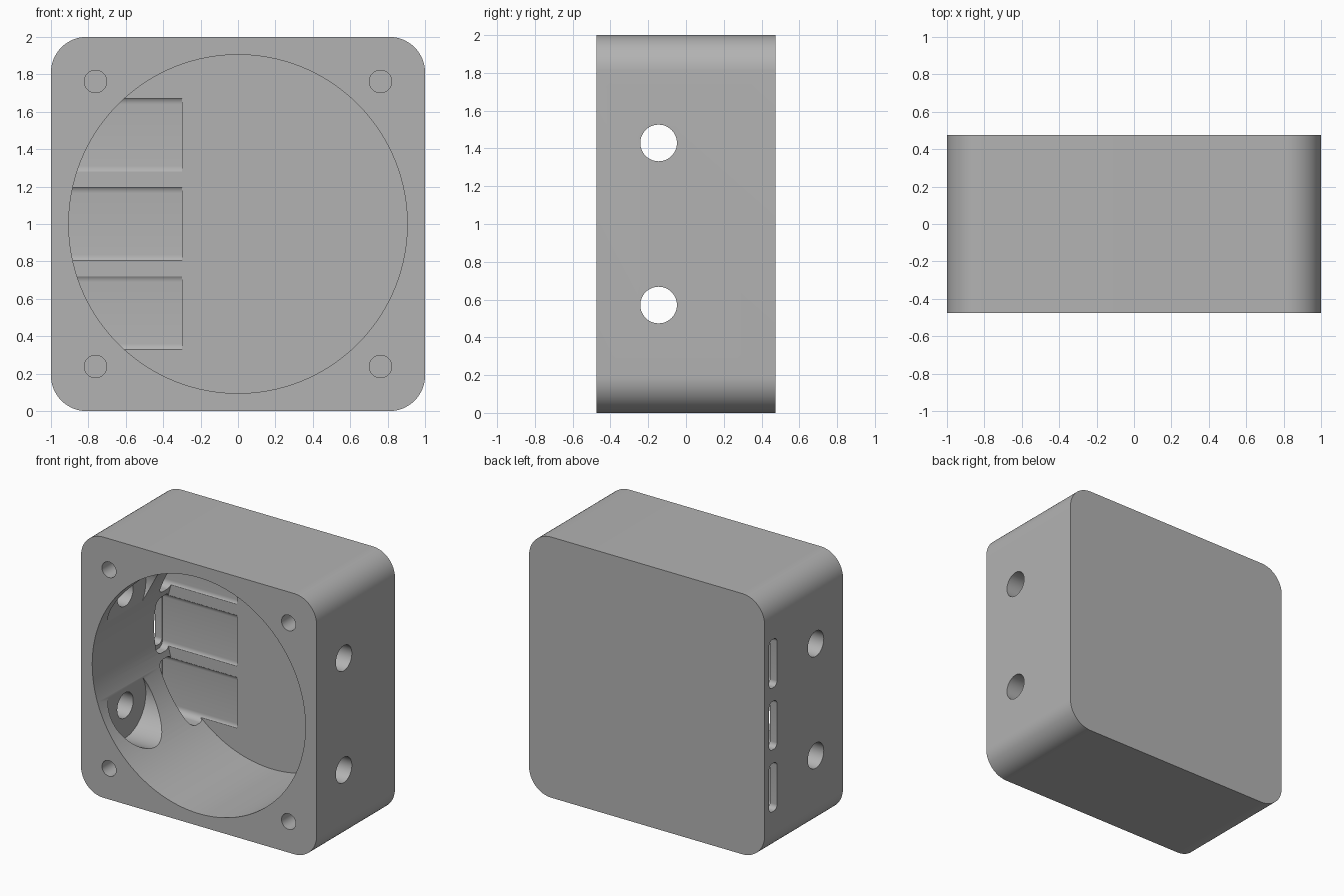
import bpy
import bmesh
from math import pi
from mathutils import Matrix, Vector

default = bpy.data.objects.get("Cube")
if default:
    bpy.data.objects.remove(default)

plastic = bpy.data.materials.new("light grey plastic")
plastic.use_nodes = True
grey = (0.45, 0.45, 0.45, 1)
plastic.diffuse_color = grey
plastic.node_tree.nodes["Principled BSDF"].inputs["Base Color"].default_value = grey


def add_object(name, bm):
    mesh = bpy.data.meshes.new(name)
    bmesh.ops.recalc_face_normals(bm, faces=bm.faces)
    bm.to_mesh(mesh)
    bm.free()
    mesh.materials.append(plastic)
    obj = bpy.data.objects.new(name, mesh)
    bpy.context.collection.objects.link(obj)
    return obj


def rounded_box(name, low, high, radius, axis, segments):
    """Box between two corners, with the edges along one axis rounded."""
    low, high = Vector(low), Vector(high)
    bm = bmesh.new()
    bmesh.ops.create_cube(bm, size=1, matrix=Matrix.Translation((low + high) / 2)
                          @ Matrix.Diagonal((*(high - low), 1)))
    edges = [e for e in bm.edges
             if abs((e.verts[0].co - e.verts[1].co)[axis]) > 0.001]
    bmesh.ops.bevel(bm, geom=edges, offset=radius, segments=segments,
                    profile=0.5, affect="EDGES")
    return add_object(name, bm)


def cylinder(name, start, end, radius, segments=48):
    start, end = Vector(start), Vector(end)
    span = end - start
    bm = bmesh.new()
    bmesh.ops.create_cone(
        bm, cap_ends=True, segments=segments, radius1=radius, radius2=radius,
        depth=span.length, matrix=Matrix.Translation((start + end) / 2)
        @ span.to_track_quat("Z", "Y").to_matrix().to_4x4())
    return add_object(name, bm)


def carve(target, cutter):
    """Subtract the cutter from the target and discard it."""
    cutter.hide_render = True
    mod = target.modifiers.new("carve", "BOOLEAN")
    mod.operation = "DIFFERENCE"
    mod.solver = "EXACT"
    mod.object = cutter
    bpy.context.view_layer.objects.active = target
    bpy.ops.object.modifier_apply(modifier=mod.name)
    bpy.data.objects.remove(cutter)


front, back, floor = -0.475, 0.475, 0.418

# Housing block with rounded corners
housing = rounded_box("housing", (-1, front, 0), (1, back, 2), 0.19, 1, 16)

# Round main cavity, open at the front
carve(housing, cylinder("cavity", (0, -0.6, 1), (0, floor, 1), 0.905, 160))

# Blind screw holes in the front corners
for x in (-0.762, 0.762):
    for z in (0.238, 1.762):
        carve(housing, cylinder("screw_hole", (x, -0.6, z), (x, -0.05, z), 0.06))

# Side holes, with a flat seat around each on the inside
for side in (-1, 1):
    for z in (0.571, 1.429):
        carve(housing, cylinder("seat", (side * 0.856, -0.145, z),
                                (side * 0.3, -0.145, z), 0.25, 64))
        carve(housing, cylinder("side_hole", (side * 1.1, -0.145, z),
                                (side * 0.5, -0.145, z), 0.097))

# Port slots near the back, with wider pockets behind them
for z in (0.525, 1, 1.475):
    carve(housing, rounded_box("pocket", (-0.94, 0.275, z - 0.215),
                               (-0.3, 0.428, z + 0.215), 0.05, 0, 8))
    carve(housing, rounded_box("slot", (-1.1, 0.325, z - 0.185),
                               (-0.8, 0.42, z + 0.185), 0.035, 0, 8))

# Smooth round walls, sharp rims
bpy.ops.object.select_all(action="DESELECT")
housing.select_set(True)
bpy.context.view_layer.objects.active = housing
bpy.ops.object.shade_smooth_by_angle(angle=pi / 6)
